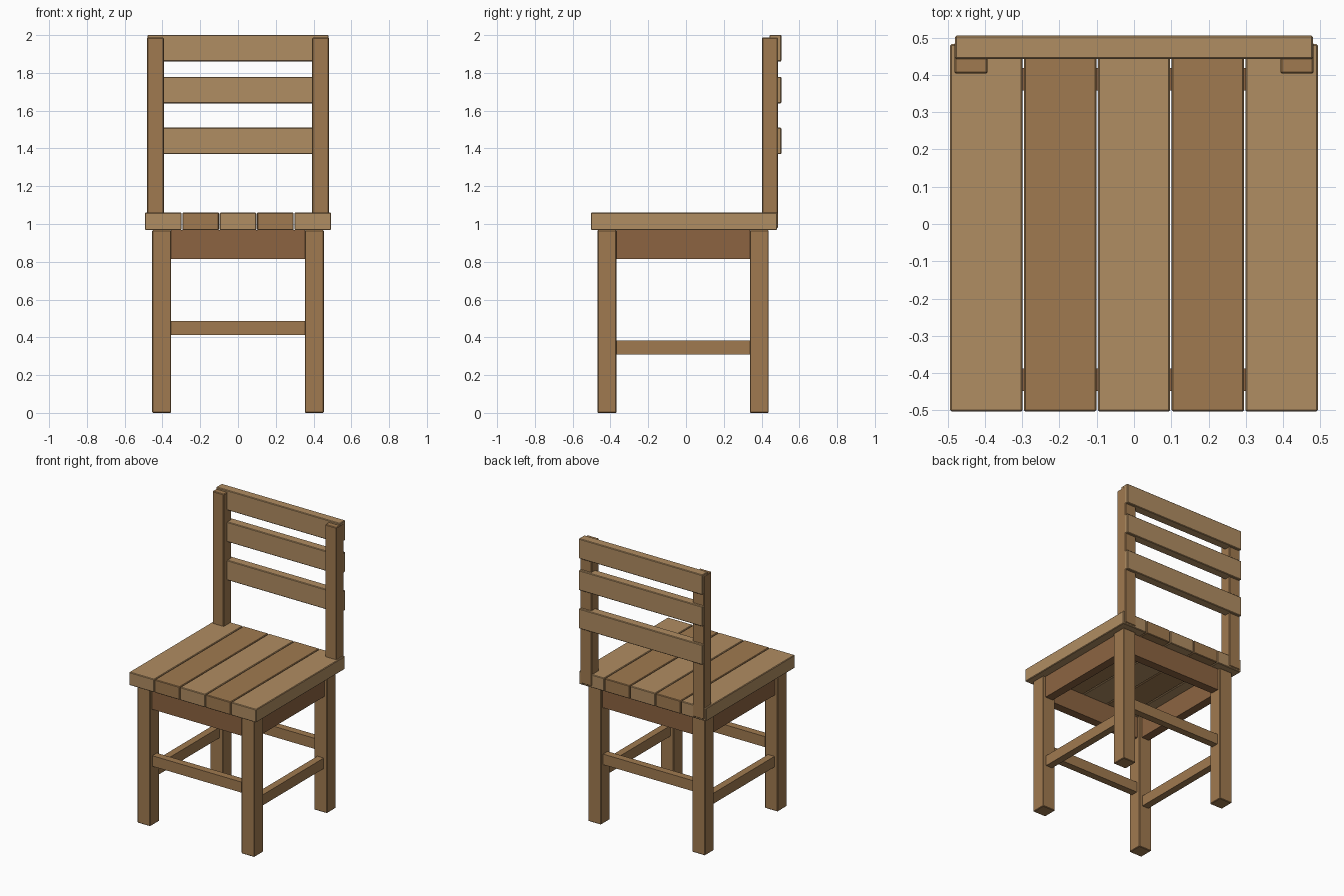
import bpy

if "Cube" in bpy.data.objects:
    bpy.data.objects.remove(bpy.data.objects["Cube"])


def material(name, color):
    m = bpy.data.materials.new(name)
    m.diffuse_color = (*color, 1.0)
    m.use_nodes = True
    m.node_tree.nodes["Principled BSDF"].inputs["Base Color"].default_value = m.diffuse_color
    return m


LIGHT = material("light_wood", (0.434, 0.266, 0.122))
MEDIUM = material("medium_wood", (0.352, 0.195, 0.080))
DARK = material("dark_wood", (0.262, 0.127, 0.053))


def board(name, x, y, z, mat, bevel=0.004):
    """Box from (min, max) ranges with softly chamfered edges."""
    bpy.ops.mesh.primitive_cube_add(
        size=1, location=[(a + b) / 2 for a, b in (x, y, z)])
    ob = bpy.context.object
    ob.name = name
    ob.scale = [b - a for a, b in (x, y, z)]
    bpy.ops.object.transform_apply(location=False, rotation=False, scale=True)
    ob.data.materials.append(mat)
    if bevel:
        mod = ob.modifiers.new("chamfer", 'BEVEL')
        mod.width = bevel
        mod.segments = 1
    return ob


def around(c, w):
    return (c - w / 2, c + w / 2)


LEG_X, LEG_W = 0.404, 0.10
FRONT_Y, BACK_Y = -0.418, 0.388
INNER_X = (-LEG_X + LEG_W / 2, LEG_X - LEG_W / 2)
INNER_Y = (FRONT_Y + LEG_W / 2, BACK_Y - LEG_W / 2)

# Seat planks, alternating tone
PITCH, GAP = 0.198, 0.004
for i in range(5):
    board(f"seat_plank_{i + 1}", around((i - 2) * PITCH, PITCH - GAP),
          (-0.503, 0.482), (0.968, 1.06), MEDIUM if i % 2 else LIGHT)

# Legs, with aprons and stretchers between them
for row, y in (("front", FRONT_Y), ("back", BACK_Y)):
    for side, s in (("left", -1), ("right", 1)):
        board(f"{row}_{side}_leg", around(s * LEG_X, LEG_W),
              around(y, LEG_W), (0, 0.968), MEDIUM)
    board(f"{row}_apron", INNER_X, around(y, 0.06), (0.815, 0.968), DARK, 0)
    board(f"{row}_stretcher", INNER_X, around(y, 0.05), (0.413, 0.487), MEDIUM, 0)

for side, s in (("left", -1), ("right", 1)):
    board(f"{side}_apron", around(s * LEG_X, 0.06), INNER_Y, (0.815, 0.968), DARK, 0)
    board(f"{side}_stretcher", around(s * LEG_X, 0.05), INNER_Y, (0.308, 0.382), MEDIUM, 0)
    # Backrest posts
    board(f"{side}_back_post", around(s * 0.437, 0.088), (0.403, 0.487),
          (0.98, 1.987), MEDIUM)

# Backrest slats
for i, z in enumerate((1.44, 1.709, 1.931)):
    board(f"back_slat_{i + 1}", (-0.48, 0.48), (0.442, 0.505),
          around(z, 0.14), LIGHT)
